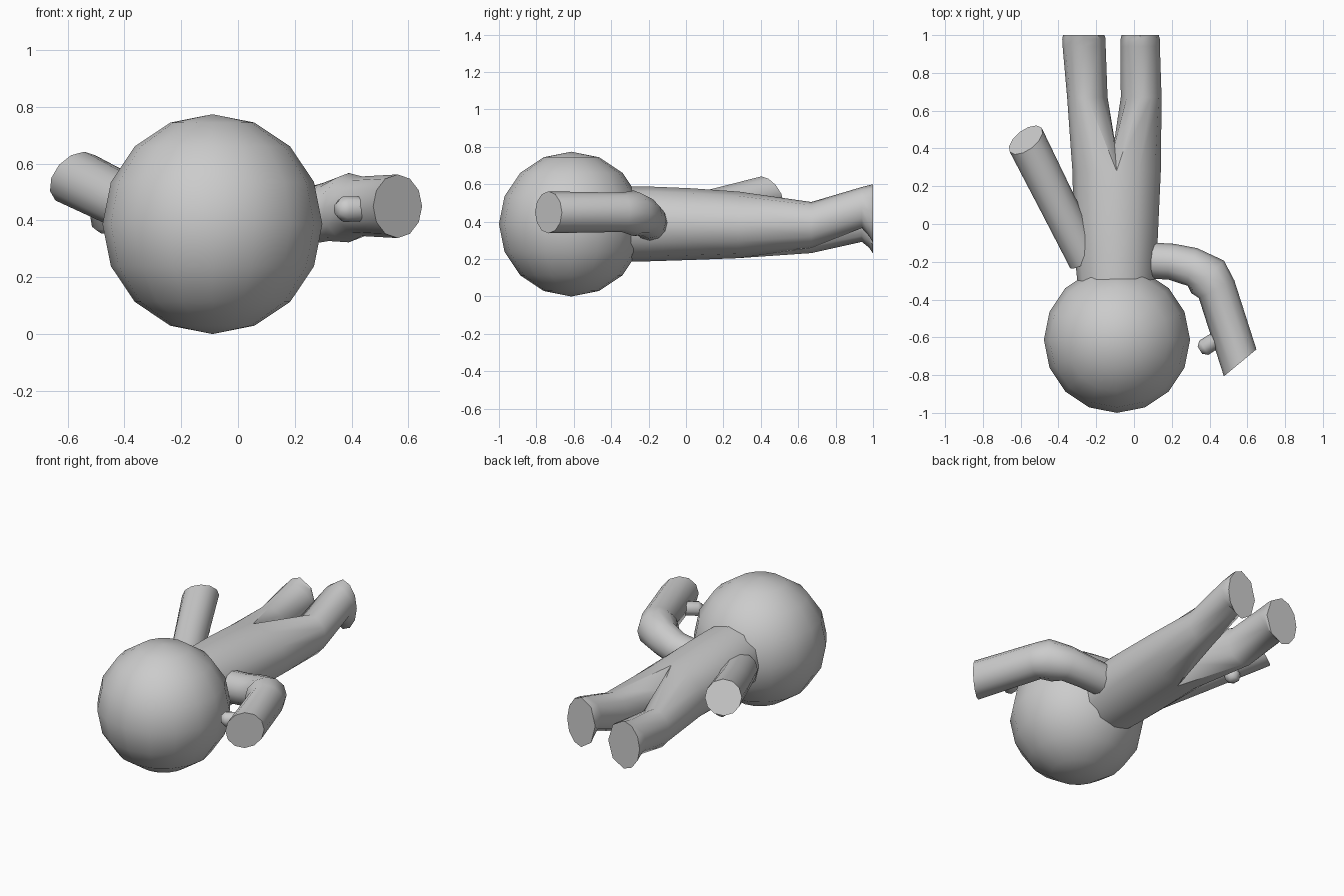
import bpy, bmesh
from math import sin, cos, radians, pi
from mathutils import Vector

if "Cube" in bpy.data.objects:
    bpy.data.objects.remove(bpy.data.objects["Cube"])


def finish(bm, name):
    bmesh.ops.recalc_face_normals(bm, faces=bm.faces)
    me = bpy.data.meshes.new(name)
    bm.to_mesh(me)
    bm.free()
    ob = bpy.data.objects.new(name, me)
    bpy.context.collection.objects.link(ob)
    bpy.ops.object.select_all(action='DESELECT')
    ob.select_set(True)
    bpy.context.view_layer.objects.active = ob
    bpy.ops.object.shade_smooth_by_angle(angle=radians(50))
    return ob


def bridge(bm, a, b):
    n = len(a)
    for i in range(n):
        j = (i + 1) % n
        bm.faces.new((a[i], a[j], b[j], b[i]))


def tube(name, rings, sides=12):
    """Rings of (centre, facing direction, radius) joined and capped."""
    bm = bmesh.new()
    loops = []
    for c, d, r in rings:
        d = Vector(d).normalized()
        u = d.cross(Vector((0, 0, 1)) if abs(d.z) < 0.8 else Vector((1, 0, 0))).normalized()
        v = u.cross(d)
        loops.append([bm.verts.new(Vector(c) + r * (u * cos(2 * pi * i / sides) + v * sin(2 * pi * i / sides)))
                      for i in range(sides)])
    for a, b in zip(loops, loops[1:]):
        bridge(bm, a, b)
    bm.faces.new(loops[0])
    bm.faces.new(loops[-1])
    return finish(bm, name)


# Head
bm = bmesh.new()
bmesh.ops.create_uvsphere(bm, u_segments=16, v_segments=8, radius=0.387)
bmesh.ops.translate(bm, verts=bm.verts, vec=(-0.09, -0.613, 0.387))
finish(bm, "head")

# Torso splitting into two legs; rings are (y, centre x, half width, centre z, half height)
bm = bmesh.new()


def ring(y, cx, rx, cz, rz, angles):
    return [bm.verts.new((cx + rx * cos(radians(a)), y, cz + rz * sin(radians(a)))) for a in angles]


full = [90 - 30 * i for i in range(12)]
torso = [ring(*t, full) for t in [
    (-0.36, -0.095, 0.20, 0.388, 0.20),
    (-0.20, -0.095, 0.215, 0.388, 0.20),
    (0.02, -0.095, 0.225, 0.387, 0.192),
    (0.28, -0.092, 0.234, 0.383, 0.178)]]
for a, b in zip(torso, torso[1:]):
    bridge(bm, a, b)
bm.faces.new(torso[0])
last = torso[-1]
crotch = [bm.verts.new((-0.103, y, z)) for y, z in ((0.42, 0.29), (0.45, 0.375), (0.42, 0.46))]

right_angles = [90 - 30 * i for i in range(7)] + [-135, -180, -225]
left_angles = [-90 - 30 * i for i in range(7)] + [45, 0, -45]
legs = [
    (last[0:7] + crotch, right_angles, [
        (0.67, 0.038, 0.108, 0.382, 0.123), (0.94, 0.033, 0.104, 0.475, 0.110),
        (0.98, 0.033, 0.104, 0.458, 0.137), (1.0, 0.033, 0.098, 0.443, 0.157)]),
    (last[6:12] + [last[0]] + crotch[::-1], left_angles, [
        (0.67, -0.247, 0.107, 0.355, 0.123), (0.94, -0.264, 0.114, 0.402, 0.110),
        (0.98, -0.265, 0.115, 0.392, 0.132), (1.0, -0.266, 0.110, 0.381, 0.151)])]
for loop, angles, rings in legs:
    for r in rings:
        nxt = ring(*r, angles)
        bridge(bm, loop, nxt)
        loop = nxt
    bm.faces.new(loop)
finish(bm, "torso_and_legs")

# Bent arm with slanted hand end
tube("bent_arm", [
    ((0.04, -0.19, 0.39), (1, -0.1, 0.1), 0.095),
    ((0.20, -0.20, 0.405), (1, -0.15, 0.15), 0.096),
    ((0.31, -0.228, 0.43), (1, -0.25, 0.1), 0.103),
    ((0.39, -0.28, 0.445), (0.75, -0.75, 0), 0.122),
    ((0.437, -0.345, 0.45), (0.45, -0.9, 0), 0.105),
    ((0.562, -0.735, 0.45), (0.64, -0.77, 0), 0.112)])

# Straight arm reaching back, slanted hand end
tube("straight_arm", [
    ((-0.25, -0.19, 0.40), (-0.47, 0.87, 0.15), 0.098),
    ((-0.40, 0.10, 0.465), (-0.47, 0.87, 0.2), 0.098),
    ((-0.573, 0.445, 0.55), (-0.55, 0.72, 0.52), 0.106)])

# Thumbs
for name, a, b in (("bent_arm_thumb", (0.48, -0.585, 0.44), (0.37, -0.655, 0.44)),
                   ("straight_arm_thumb", (-0.49, 0.27, 0.50), (-0.47, 0.32, 0.385))):
    a, b = Vector(a), Vector(b)
    d = (b - a).normalized()
    tube(name, [(a, d, 0.043), (b, d, 0.045), (b + d * 0.025, d, 0.022)], 8)
